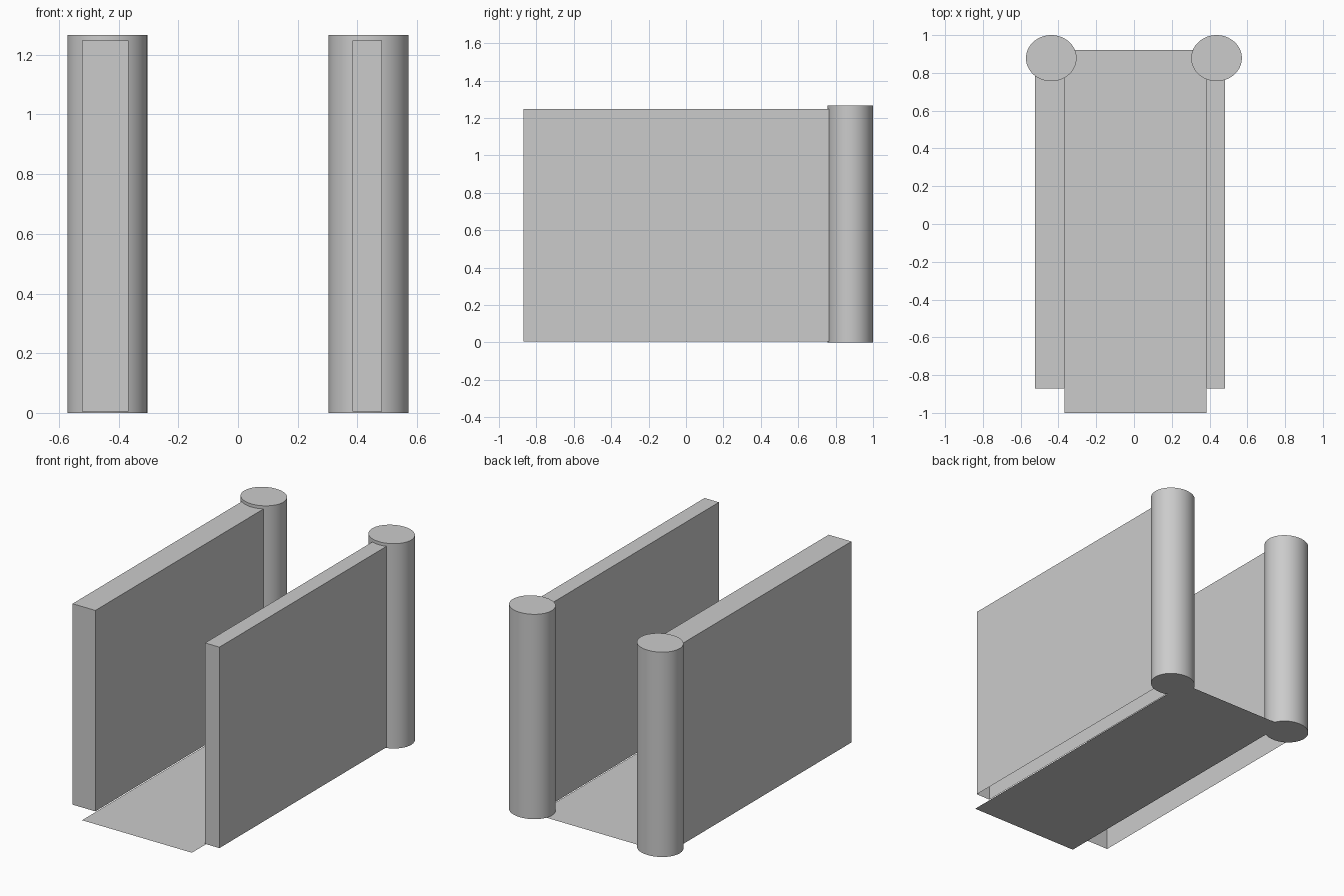
import bpy, bmesh
from mathutils import Matrix

if "Cube" in bpy.data.objects:
    bpy.data.objects.remove(bpy.data.objects["Cube"])


def finish(bm, name):
    mesh = bpy.data.meshes.new(name)
    bm.to_mesh(mesh)
    bm.free()
    obj = bpy.data.objects.new(name, mesh)
    bpy.context.collection.objects.link(obj)
    return obj


def wall(name, x0, x1, y0=-0.87, y1=0.87, z0=0.005, z1=1.248):
    bm = bmesh.new()
    bmesh.ops.create_cube(bm, size=1)
    bm.normal_update()
    # walls are open underneath
    bottom = [f for f in bm.faces if f.normal.z < -0.9]
    bmesh.ops.delete(bm, geom=bottom, context='FACES_ONLY')
    bm.transform(Matrix.Translation(((x0 + x1) / 2, (y0 + y1) / 2, (z0 + z1) / 2))
                 @ Matrix.Diagonal((x1 - x0, y1 - y0, z1 - z0, 1)))
    return finish(bm, name)


def pillar(name, x, height=1.267):
    bpy.ops.mesh.primitive_cylinder_add(vertices=64, radius=1, depth=height,
                                        location=(x, 0.878, height / 2))
    obj = bpy.context.object
    obj.name = name
    obj.scale = (0.134, 0.122, 1)
    bpy.ops.object.transform_apply(location=False, rotation=False, scale=True)
    bpy.ops.object.shade_smooth_by_angle()


# thin floor sheet
bm = bmesh.new()
bmesh.ops.create_grid(bm, x_segments=1, y_segments=1, size=0.5)
bm.transform(Matrix.Translation((0.009, -0.04, 0)) @ Matrix.Diagonal((0.752, 1.92, 1, 1)))
finish(bm, "floor")

# side walls, the left one thicker
wall("left_wall", -0.523, -0.367)
wall("right_wall", 0.384, 0.482)

# oval pillars at the back
pillar("left_pillar", -0.438)
pillar("right_pillar", 0.437)
